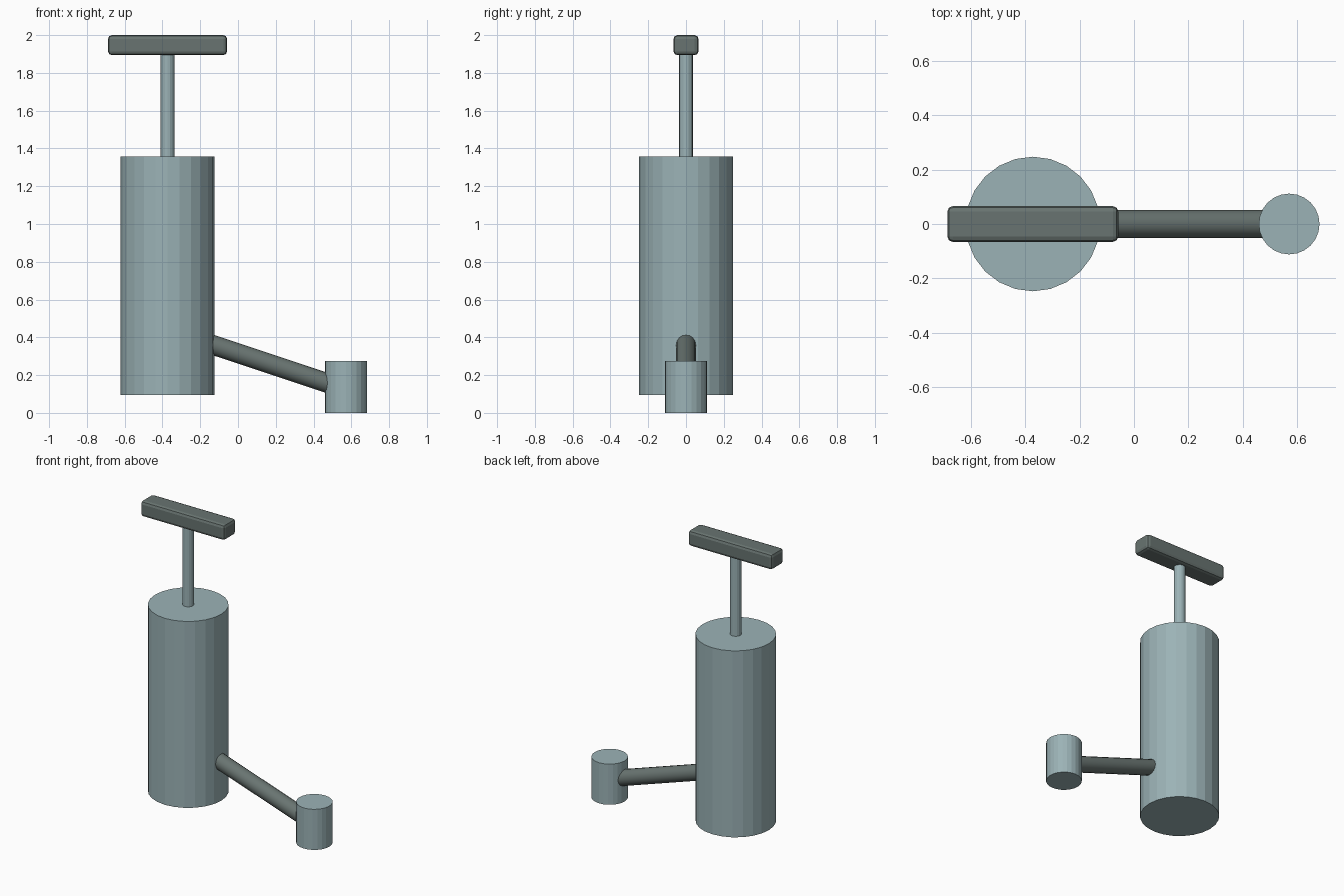
import bpy
from mathutils import Vector

old = bpy.data.objects.get("Cube")
if old:
    bpy.data.objects.remove(old, do_unlink=True)


def material(name, rgb):
    mat = bpy.data.materials.new(name)
    mat.use_nodes = True
    colour = (*rgb, 1)
    mat.diffuse_color = colour
    mat.node_tree.nodes["Principled BSDF"].inputs["Base Color"].default_value = colour
    return mat


steel = material("pale blue grey steel", (0.33, 0.45, 0.47))
rubber = material("dark grey rubber", (0.14, 0.175, 0.165))


def tube(name, start, end, radius, sides, mat):
    """Capped cylinder running from start to end."""
    start, end = Vector(start), Vector(end)
    axis = end - start
    bpy.ops.mesh.primitive_cylinder_add(
        vertices=sides, radius=radius, depth=axis.length, location=(start + end) / 2)
    obj = bpy.context.object
    obj.name = name
    if axis.x or axis.y:
        obj.rotation_euler = axis.to_track_quat("Z", "Y").to_euler()
    obj.data.materials.append(mat)
    return obj


pump_x = -0.373
nozzle_x = 0.572

# Pump body and plunger
tube("pump_barrel", (pump_x, 0, 0.095), (pump_x, 0, 1.358), 0.248, 24, steel)
tube("plunger_rod", (pump_x, 0, 1.30), (pump_x, 0, 1.92), 0.036, 16, steel)

# Rounded grip bar
bpy.ops.mesh.primitive_cube_add(size=1, location=(pump_x, 0, 1.947))
grip = bpy.context.object
grip.name = "grip_bar"
grip.scale = (0.63, 0.132, 0.106)
bpy.ops.object.transform_apply(location=False, rotation=False, scale=True)
grip.data.materials.append(rubber)
bevel = grip.modifiers.new("rounded_edges", "BEVEL")
bevel.width = 0.02
bevel.segments = 2

# Sloping hose and the nozzle it feeds
hose = tube("hose", (-0.17, 0, 0.372), (0.51, 0, 0.146), 0.052, 16, rubber)
bpy.ops.object.shade_smooth_by_angle()
tube("nozzle", (nozzle_x, 0, 0), (nozzle_x, 0, 0.275), 0.112, 24, steel)
